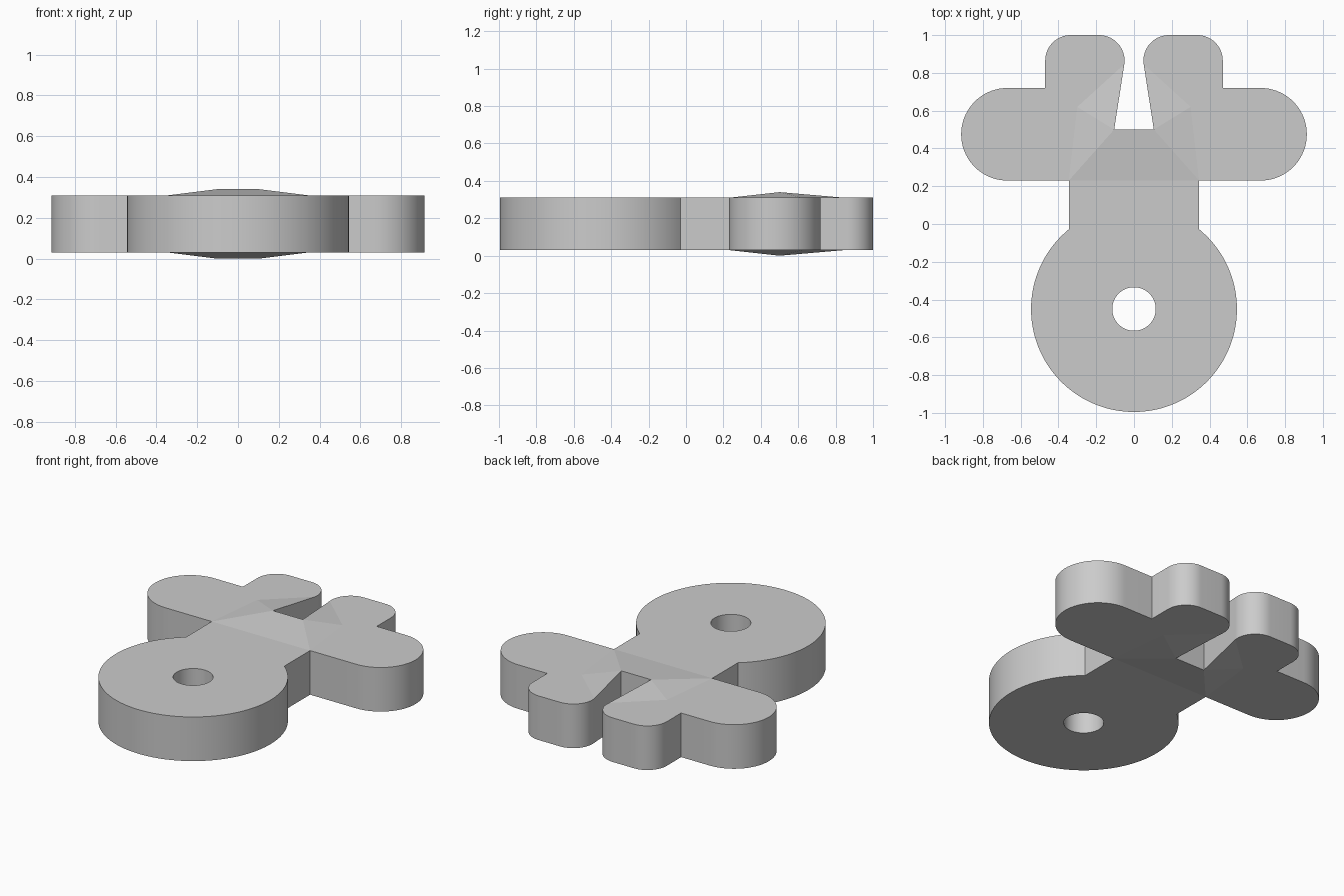
import bpy
import bmesh
from math import cos, sin, radians

cube = bpy.data.objects.get("Cube")
if cube:
    bpy.data.objects.remove(cube, do_unlink=True)

MID = 0.17      # height of the symmetry plane
PLATE = 0.14    # half thickness of the flat plate
PEAK = 0.17     # half thickness at the raised ridge


def arc(cx, cy, r, start, end, steps):
    """Points on the flat plate along an arc, angles in degrees."""
    angles = [radians(start + (end - start) * i / steps) for i in range(steps + 1)]
    return [(cx + r * cos(a), cy + r * sin(a), PLATE) for a in angles]


def flat(*points):
    return [(x, y, PLATE) for x, y in points]


# Shared corner points of the left half
neck_mid, shoulder = flat((0, 0.23), (0.345, 0.23))
inner = flat((0.3, 0.62))[0]
ridge_mid, ridge_end = (0, 0.5, PEAK), (0.105, 0.5, PEAK)
finger = arc(0.335, 0.865, 0.135, 0, 90, 16) + arc(0.185, 0.865, 0.135, 90, 188, 18)
tip = finger[-1]

# Ring head with its hole, and the neck
ring = [neck_mid, shoulder]
ring += arc(0, -0.45, 0.545, 50.7, -90, 56)
ring += arc(0, -0.45, 0.115, -90, 90, 32)

# Side lobe and upper lobe
lobes = [shoulder] + arc(0.67, 0.475, 0.245, -90, 90, 36)
lobes += flat((0.47, 0.72)) + finger + [inner]

# Raised centre: front slope and two side facets
regions = [
    ring,
    lobes,
    [neck_mid, ridge_mid, ridge_end, shoulder],
    [ridge_end, inner, shoulder],
    [ridge_end, tip, inner],
]

bm = bmesh.new()
for region in regions:
    bm.faces.new([bm.verts.new(p) for p in region])
bmesh.ops.remove_doubles(bm, verts=bm.verts[:], dist=0.0005)
for v in bm.verts:
    if abs(v.co.x) < 0.001:
        v.co.x = 0
for f in bm.faces:
    f.normal_update()
    if f.normal.z < 0:
        f.normal_flip()
top_faces = set(bm.faces)

# Side walls down to the symmetry plane
rim = [e for e in bm.edges if e.is_boundary and any(v.co.x > 0.001 for v in e.verts)]
extruded = bmesh.ops.extrude_edge_only(bm, edges=rim)["geom"]
for item in extruded:
    if isinstance(item, bmesh.types.BMVert):
        item.co.z = 0
bmesh.ops.recalc_face_normals(bm, faces=bm.faces[:])
if next(iter(top_faces)).normal.z < 0:
    bmesh.ops.reverse_faces(bm, faces=bm.faces[:])

# Smooth rounded walls, crisp corners and facets
for f in bm.faces:
    f.smooth = f not in top_faces
for e in bm.edges:
    e.smooth = len(e.link_faces) < 2 or e.calc_face_angle(0) < 0.5

mesh = bpy.data.meshes.new("key_plate")
bm.to_mesh(mesh)
bm.free()
plate = bpy.data.objects.new("key_plate", mesh)
plate.location.z = MID
bpy.context.collection.objects.link(plate)

# Mirror across the centre and top to bottom
mirror = plate.modifiers.new("Mirror", "MIRROR")
mirror.use_axis = (True, False, True)
mirror.use_clip = True
mirror.merge_threshold = 0.0005

# Plain grey
grey = bpy.data.materials.new("plain grey")
grey.use_nodes = True
colour = (0.6, 0.6, 0.6, 1)
grey.diffuse_color = colour
grey.node_tree.nodes["Principled BSDF"].inputs["Base Color"].default_value = colour
mesh.materials.append(grey)
